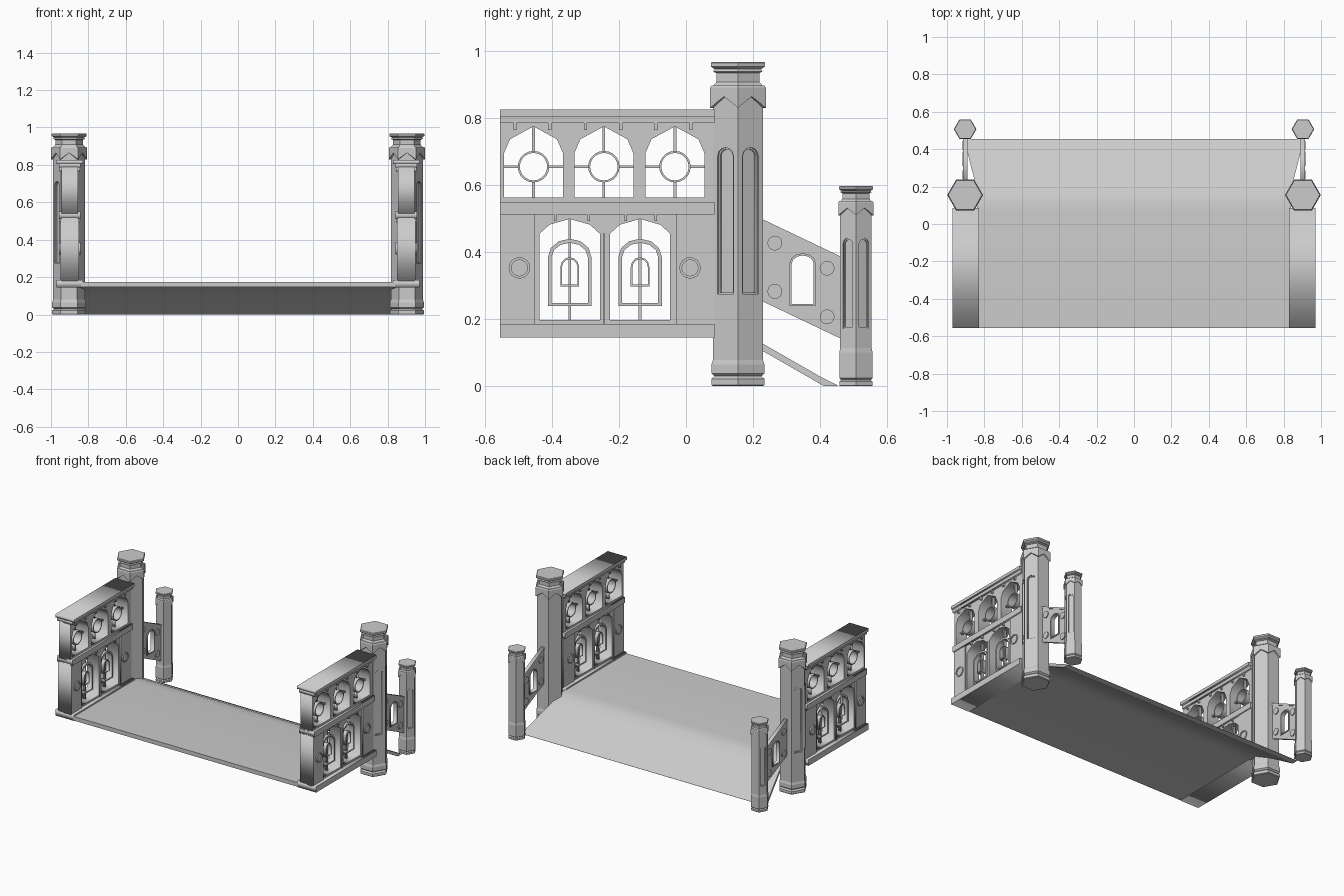
import bpy, bmesh
from math import cos, sin, pi, radians
from mathutils import Matrix

if "Cube" in bpy.data.objects:
    bpy.data.objects.remove(bpy.data.objects["Cube"])

CX = 0.903  # x centre line of columns; the left half is mirrored


def finish(name, bm, mirror=True):
    bmesh.ops.remove_doubles(bm, verts=bm.verts, dist=1e-5)
    bmesh.ops.recalc_face_normals(bm, faces=bm.faces)
    me = bpy.data.meshes.new(name)
    bm.to_mesh(me)
    bm.free()
    ob = bpy.data.objects.new(name, me)
    bpy.context.collection.objects.link(ob)
    if mirror:
        ob.modifiers.new("mirror", 'MIRROR').use_mirror_merge = False
    return ob


def plate(name, outlines, x0, x1, mirror=True):
    """Fill (y, z) outlines, nested ones being holes, and extrude from x0 to x1."""
    cu = bpy.data.curves.new(name, 'CURVE')
    cu.dimensions, cu.fill_mode, cu.extrude = '2D', 'BOTH', (x1 - x0) / 2
    for pts in outlines:
        sp = cu.splines.new('POLY')
        sp.points.add(len(pts) - 1)
        for p, (a, b) in zip(sp.points, pts):
            p.co = (a, b, 0, 1)
        sp.use_cyclic_u = True
    tmp = bpy.data.objects.new(name + "_tmp", cu)
    bpy.context.collection.objects.link(tmp)
    dg = bpy.context.evaluated_depsgraph_get()
    me = bpy.data.meshes.new_from_object(tmp.evaluated_get(dg))
    bpy.data.objects.remove(tmp)
    bm = bmesh.new()
    bm.from_mesh(me)
    bpy.data.meshes.remove(me)
    for v in bm.verts:
        v.co = (v.co.z + (x0 + x1) / 2, v.co.x, v.co.y)
    return finish(name, bm, mirror)


def rect(y0, y1, z0, z1):
    return [(y0, z0), (y1, z0), (y1, z1), (y0, z1)]


def circle(y, z, r, n=16):
    return [(y + r * cos(2 * pi * i / n), z + r * sin(2 * pi * i / n)) for i in range(n)]


def arch(y, w, zb, zs, zt, n=6):
    return [(y - w / 2, zb), (y + w / 2, zb)] + [
        (y + w / 2 * cos(pi * i / n), zs + (zt - zs) * sin(pi * i / n)) for i in range(n + 1)]


def pointed(y, w, zb, zs, zm, zt, m):
    return [(y - w, zb), (y + w, zb), (y + w, zs), (y + m, zm), (y, zt), (y - m, zm), (y - w, zs)]


def loft(rings):
    bm = bmesh.new()
    vs = [[bm.verts.new(p) for p in r] for r in rings]
    n = len(vs[0])
    for a, b in zip(vs, vs[1:]):
        for i in range(n):
            bm.faces.new((a[i], a[(i + 1) % n], b[(i + 1) % n], b[i]))
    return bm, vs


# deck with flared ramp: y, top z, bottom z, half width
rows = [(-.555, .175, .147, .84), (.07, .175, .147, .84), (.11, .171, .143, .84),
        (.15, .163, .135, .84), (.224, .13, .108, .85), (.40, .029, .007, .895),
        (.412, .023, 0, .9), (.455, 0.001, 0, .9)]
bm, vs = loft([[(-w, y, b), (w, y, b), (w, y, t), (-w, y, t)] for y, t, b, w in rows])
bm.faces.new(vs[0])
bm.faces.new(vs[-1])
deck = finish("deck_and_ramp", bm, False)
bpy.context.view_layer.objects.active = deck
deck.select_set(True)
bpy.ops.object.shade_smooth_by_angle(angle=radians(25))
deck.select_set(False)

# side walls: pierced panels, ledges and cap
Y0, Y1 = -.555, .085
upper, lower = (-.455, -.245, -.033), (-.347, -.137)
plate("upper_wall", [rect(Y0, Y1, .54, .79)] +
      [pointed(y, .088, .563, .695, .737, .775, .07) for y in upper], .855, .943)
plate("lower_wall", [rect(Y0, Y1, .18, .52)] +
      [pointed(y, .09, .197, .455, .482, .499, .06) for y in lower], .855, .943)
plate("wall_base", [rect(Y0, Y1, .145, .185)], .83, .97)
plate("wall_mid_ledge", [rect(Y0, Y1, .512, .55)], .842, .958)
plate("wall_upper_moulding", [rect(Y0, Y1, .785, .807)], .842, .958)
plate("wall_cap", [rect(Y0, Y1, .805, .825)], .828, .97)
plate("wall_pilasters", [rect(Y0, -.45, .18, .515), rect(-.03, Y1, .18, .515)], .85, .949)
plate("wall_centre_strip", [rect(-.248, -.242, .15, .455)], .851, .948)
plate("wall_corbels", [rect(y - .005, y + .005, .765, .787)
                       for y in (-.51, -.407, -.3, -.195, -.09, .015)] +
      [rect(y - .004, y + .004, .493, .514) for y in (-.39, -.29, -.18, -.09)], .845, .955)
plate("wall_medallion_rings", [circle(y, .353, r) for y in (-.497, .012) for r in (.032, .024)],
      .843, .957)
plate("wall_medallion_discs", [circle(y, .353, .022) for y in (-.497, .012)], .846, .953)

# upper window tracery
plate("upper_window_rings", [circle(y, .655, r, 20) for y in upper for r in (.047, .041)], .872, .926)
bars = []
for y in upper:
    bars += [rect(y - .004, y + .004, .56, .61), rect(y - .004, y + .004, .70, .78),
             rect(y - .09, y - .045, .651, .659), rect(y + .045, y + .09, .651, .659)]
plate("upper_window_bars", bars, .889, .909)

# lower window tracery
frames = []
for y in lower:
    frames += [arch(y, .13, .24, .385, .44), arch(y, .108, .249, .385, .428),
               arch(y, .056, .298, .355, .385), arch(y, .046, .303, .355, .379)]
plate("lower_window_frames", frames, .88, .918)
plate("lower_window_bars", [rect(y - .004, y + .004, .19, .503) for y in lower], .889, .909)


# hexagonal columns
def hexring(a, z, y, lift=None):
    """Hexagon of apothem a, four points per face when lift gives their z offsets."""
    c = [(CX + a / cos(pi / 6) * cos(pi / 3 * i), y + a / cos(pi / 6) * sin(pi / 3 * i)) for i in range(7)]
    k = lift or [0]
    return [(p[0] + (q[0] - p[0]) * j / len(k), p[1] + (q[1] - p[1]) * j / len(k), z + k[j])
            for p, q in zip(c, c[1:]) for j in range(len(k))]


def column(name, y, s, h, foot, nz0, nz1):
    base = [(.075, 0), (.079, .004), (.079, .022), (.07, .03), (.079, .038)]
    head = [(.0745, -.073), (.064, -.06), (.064, -.034), (.074, -.029), (.069, -.022),
            (.081, -.014), (.081, -.003), (.078, 0)]
    prof = [(a * s, z * s) for a, z in base] + [(.079 * s, foot), (.0745 * s, foot + .014)] + \
           [(a * s, h + z * s) for a, z in head]
    bm, vs = loft([hexring(a, z, y) for a, z in prof])
    bm.faces.new(vs[0])
    bm.faces.new(vs[-1])
    col = finish(name, bm, False)
    # collar with a pointed arch on each face
    arc, flat = [0, .018 * s, .034 * s, .018 * s], [0, 0, 0, 0]
    finish(name + "_collar", loft([hexring(.072 * s, h - .138 * s, y, arc), hexring(.083 * s, h - .138 * s, y, arc),
                                   hexring(.083 * s, h - .077 * s, y, flat), hexring(.079 * s, h - .071 * s, y, flat),
                                   hexring(.06 * s, h - .071 * s, y, flat)])[0])
    # stepped arched niches on the two outward faces
    bpy.context.view_layer.objects.active = col
    for ang in (-pi / 6, pi / 6):
        for inset, depth in ((0, .006), (.005, .013)):
            r = .0745 * s
            cut = plate("niche_cutter", [arch(0, (.054 - 2 * inset) * s, nz0 + inset, nz1 - .025 * s,
                                              nz1 - inset)], r - depth * s, r + .03, False)
            cut.data.transform(Matrix.Translation((CX, y, 0)) @ Matrix.Rotation(ang, 4, 'Z'))
            cut.hide_render = True
            m = col.modifiers.new("niche", 'BOOLEAN')
            m.operation, m.object, m.solver = 'DIFFERENCE', cut, 'EXACT'
            bpy.ops.object.modifier_apply(modifier=m.name)
            bpy.data.objects.remove(cut)
    col.modifiers.new("mirror", 'MIRROR').use_mirror_merge = False


column("tall_column", .155, 1, .968, .065, .275, .712)
column("short_column", .507, .63, .597, .1, .172, .442)

# sloping ramp rail between columns
plate("ramp_rail", [[(.21, .262), (.47, .138), (.47, .383), (.21, .507)],
                    arch(.348, .07, .243, .365, .392)], .895, .911)
plate("ramp_rail_top", [[(.21, .495), (.47, .371), (.47, .383), (.21, .507)]], .891, .915)
plate("ramp_rail_window_frame", [arch(.348, .078, .239, .367, .397), arch(.348, .066, .245, .365, .39)], .889, .917)
plate("ramp_rail_studs", [circle(y, z, .022) for y, z in
                          ((.265, .427), (.265, .283), (.421, .352), (.421, .207))], .889, .917)
